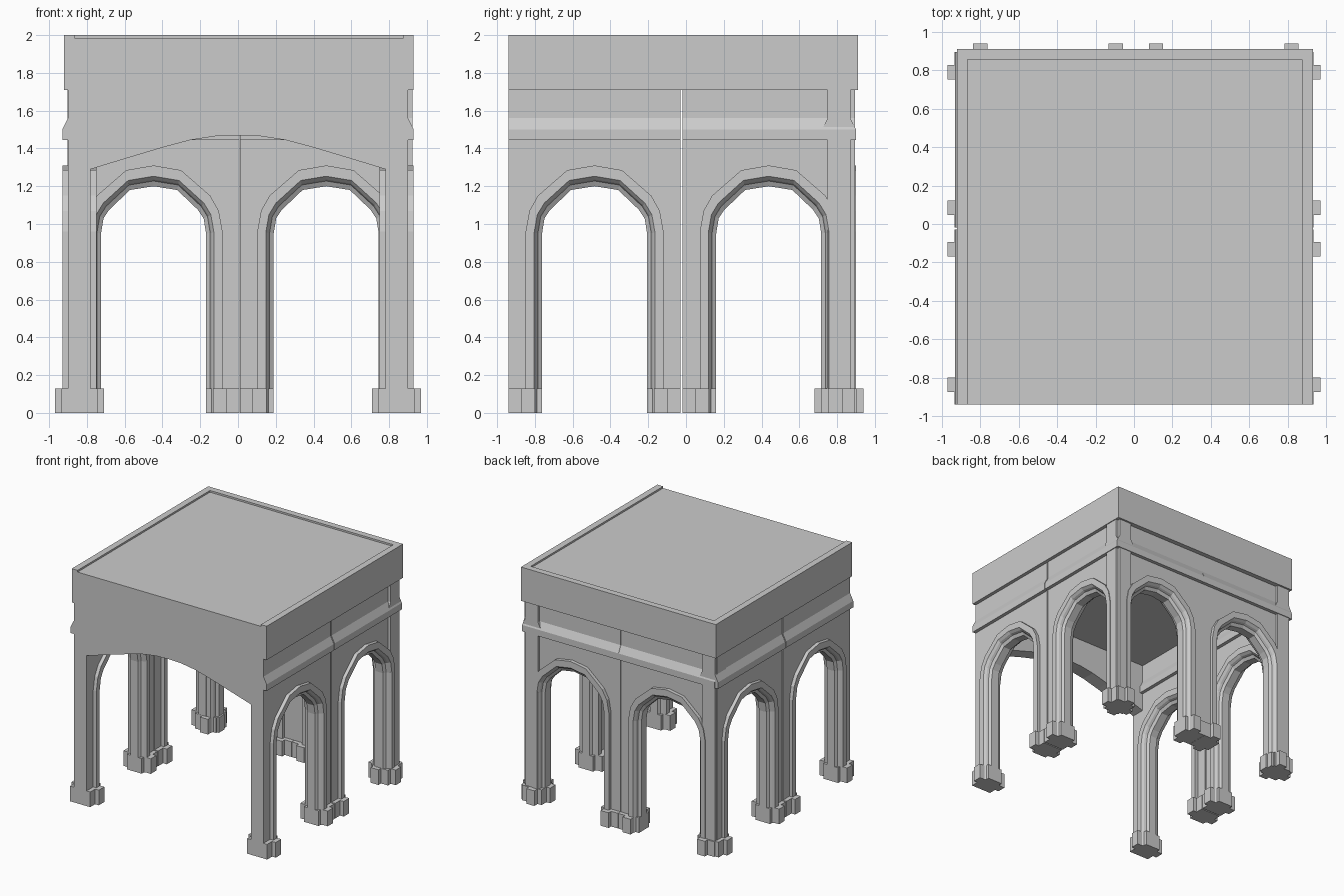
import bpy, bmesh, math
from mathutils import Matrix, Vector

if "Cube" in bpy.data.objects:
    bpy.data.objects.remove(bpy.data.objects["Cube"])

HALF = 0.456                      # half width of one arch bay
OUTER = [(.365, 0), (.365, .96), (.345, 1.07), (.30, 1.15), (.145, 1.285), (0, 1.31)]
INNER = [(.278, 0), (.278, .95), (.265, 1.03), (.235, 1.075), (.125, 1.18), (0, 1.2)]
BORDER = [(HALF, 0), (HALF, .96), (HALF, 1.07), (HALF, 1.15), (HALF, 1.445), (0, 1.445)]


def finish(bm, name, matrix=Matrix()):
    bmesh.ops.recalc_face_normals(bm, faces=bm.faces)
    me = bpy.data.meshes.new(name)
    bm.to_mesh(me)
    bm.free()
    ob = bpy.data.objects.new(name, me)
    ob.matrix_world = matrix
    bpy.context.collection.objects.link(ob)
    return ob


def prism(bm, points, to_a, to_b):
    """Closed outline swept between two placements."""
    a = [bm.verts.new(to_a(*p)) for p in points]
    b = [bm.verts.new(to_b(*p)) for p in points]
    n = len(points)
    for i in range(n):
        bm.faces.new((a[i], a[(i + 1) % n], b[(i + 1) % n], b[i]))
    bm.faces.new(a)
    bm.faces.new(b)


def box(bm, x0, x1, y0, y1, z0, z1):
    prism(bm, [(x0, y0), (x1, y0), (x1, y1), (x0, y1)],
          lambda x, y: (x, y, z0), lambda x, y: (x, y, z1))


def blend(t):
    return [(a[0] + (b[0] - a[0]) * t, a[1] + (b[1] - a[1]) * t)
            for a, b in zip(OUTER, INNER)]


def arch_wall(name, matrix):
    # nested rings from wall edge, over the trim, into the opening and out the other side
    half = [(BORDER, .06), (OUTER, .06), (OUTER, .09), (blend(.52), .09),
            (blend(.68), .07), (blend(.75), .05), (INNER, .035)]
    rings = [(p, d) for p, d in half] + [(p, -d) for p, d in reversed(half)]
    bm = bmesh.new()
    loops = []
    for path, depth in rings:
        full = [(-x, z) for x, z in path] + [(x, z) for x, z in path[-2::-1]]
        loops.append([bm.verts.new((x, depth, z)) for x, z in full])
    for k, a in enumerate(loops):
        b = loops[(k + 1) % len(loops)]
        for i in range(len(a) - 1):
            bm.faces.new((a[i], a[i + 1], b[i + 1], b[i]))
    bm.faces.new([r[0] for r in loops])
    bm.faces.new([r[-1] for r in loops])
    finish(bm, name, matrix)


def cornice(name, matrix):
    # upper wall with a moulding on both faces
    side = [(.06, 1.445), (.09, 1.445), (.09, 1.50), (.06, 1.56), (.06, 1.71)]
    outline = side + [(-y, z) for y, z in reversed(side)]
    bm = bmesh.new()
    prism(bm, outline, lambda y, z: (-HALF, y, z), lambda y, z: (HALF, y, z))
    finish(bm, name, matrix)


def pier_bases(name, matrix):
    # stepped footing under each end of the bay
    steps = [(.278, .07), (.315, .07), (.315, .13), (.39, .13), (.39, .095), (HALF, .095)]
    outline = steps + [(x, -y) for x, y in reversed(steps)]
    bm = bmesh.new()
    for s in (-1, 1):
        prism(bm, outline, lambda x, y: (s * x, y, 0), lambda x, y: (s * x, y, .13))
    finish(bm, name, matrix)


# Six arch bays: two each on the left, right and back
bays = [("back_left", -.447, .81, 0), ("back_right", .467, .81, 0)]
for side, x in (("left", -.84), ("right", .84)):
    bays += [(side + "_front", x, -.484, 90), (side + "_rear", x, .438, 90)]
for label, x, y, turn in bays:
    m = Matrix.Translation((x, y, 0)) @ Matrix.Rotation(math.radians(turn), 4, 'Z')
    arch_wall("arch_wall_" + label, m)
    cornice("cornice_" + label, m)
    pier_bases("pier_bases_" + label, m)

# Front wall with the wide shallow arch
curve = [(.78, 1.29), (.6, 1.345), (.4, 1.405), (.25, 1.445), (.12, 1.465)]
outline = [(-x, z) for x, z in curve] + [(0, 1.469)] + curve[::-1] + [(.78, 1.71), (-.78, 1.71)]
bm = bmesh.new()
prism(bm, outline, lambda x, z: (x, -.94, z), lambda x, z: (x, -.82, z))
finish(bm, "front_arch")

# Roof slab, and a low rim open at the front
bm = bmesh.new()
box(bm, -.92, .93, -.94, .91, 1.71, 1.985)
finish(bm, "roof_slab")
rim = [(-.92, -.94), (-.865, -.94), (-.865, .855), (.875, .855),
       (.875, -.94), (.93, -.94), (.93, .91), (-.92, .91)]
bm = bmesh.new()
prism(bm, rim, lambda x, y: (x, y, 1.985), lambda x, y: (x, y, 2.0))
finish(bm, "roof_rim")
